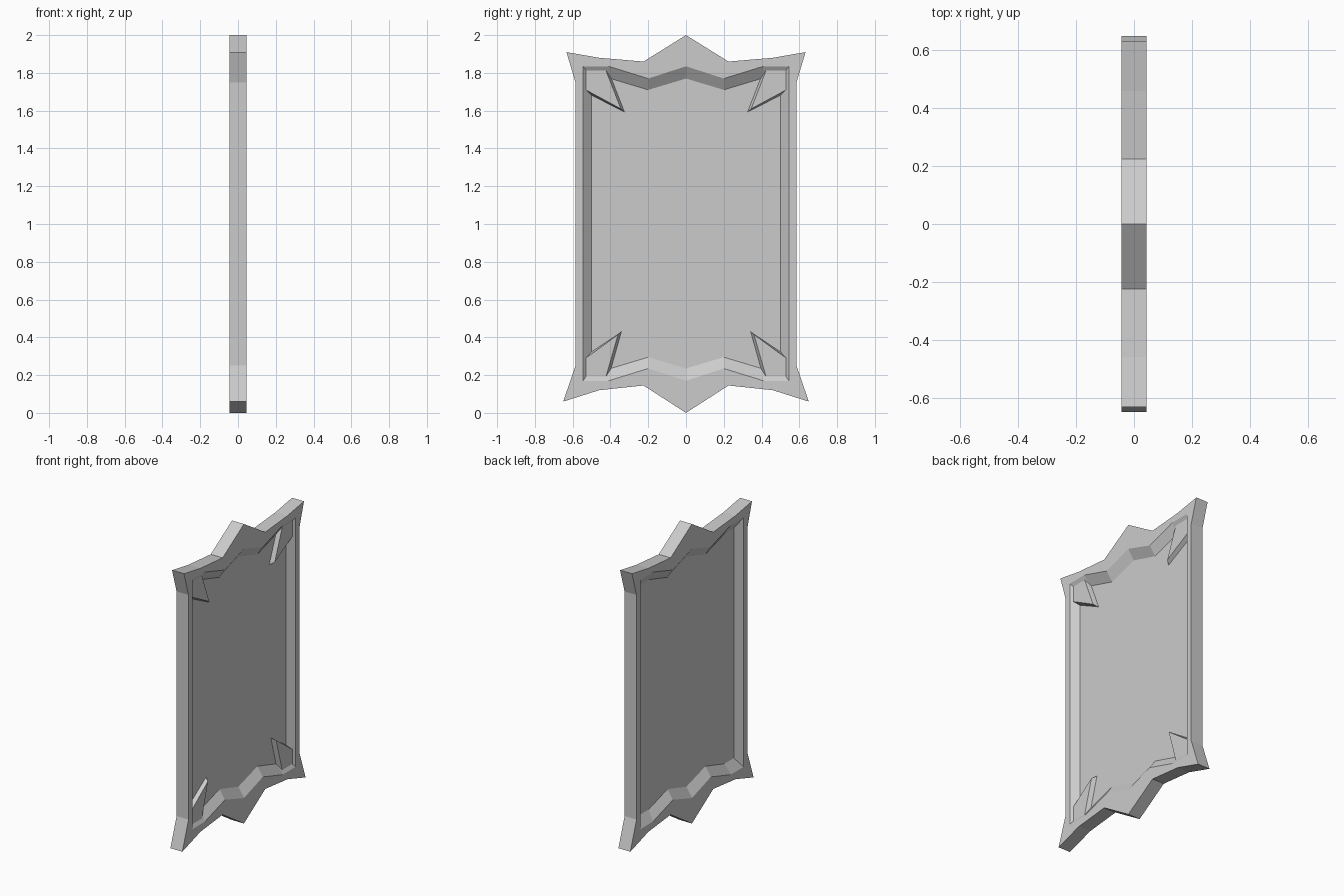
import bpy
import bmesh

cube = bpy.data.objects.get("Cube")
if cube:
    bpy.data.objects.remove(cube, do_unlink=True)

HALF = 0.044      # half thickness of the frame
WEB = 0.003       # half thickness of the centre panel
PLATE = 0.03      # height of the corner spike faces

grey = bpy.data.materials.new("light grey")
grey.use_nodes = True
colour = (0.6, 0.6, 0.6, 1)
grey.diffuse_color = colour
grey.node_tree.nodes["Principled BSDF"].inputs["Base Color"].default_value = colour


def mirrored(half):
    """Close a half profile, running top centre to bottom centre, across y = 0."""
    return half + [(-y, z) for y, z in reversed(half[1:-1])]


def loft(name, rings):
    """Skin a stack of (x, profile) rings and cap both ends."""
    bm = bmesh.new()
    loops = [[bm.verts.new((x, y, z)) for y, z in pts] for x, pts in rings]
    n = len(loops[0])
    for a, b in zip(loops, loops[1:]):
        for i in range(n):
            j = (i + 1) % n
            bm.faces.new((a[i], a[j], b[j], b[i]))
    bm.faces.new(loops[0][::-1])
    bm.faces.new(loops[-1])
    bmesh.ops.recalc_face_normals(bm, faces=bm.faces)
    mesh = bpy.data.meshes.new(name)
    bm.to_mesh(mesh)
    bm.free()
    mesh.materials.append(grey)
    obj = bpy.data.objects.new(name, mesh)
    bpy.context.collection.objects.link(obj)
    return obj


# Pointed frame with a bevelled recess on both faces
outline = mirrored([(0, 2), (0.225, 1.86), (0.46, 1.88), (0.633, 1.91), (0.585, 1.75),
                    (0.585, 0.25), (0.65, 0.06), (0.46, 0.12), (0.225, 0.145), (0, 0)])
rim = mirrored([(0, 1.835), (0.2, 1.77), (0.41, 1.835), (0.545, 1.835), (0.545, 1.75),
                (0.545, 0.25), (0.545, 0.17), (0.41, 0.17), (0.2, 0.235), (0, 0.17)])
floor = mirrored([(0, 1.77), (0.2, 1.71), (0.4, 1.77), (0.5, 1.77), (0.5, 1.72),
                  (0.5, 0.28), (0.5, 0.235), (0.4, 0.235), (0.2, 0.295), (0, 0.235)])
loft("panel_frame", [(-WEB, floor), (-HALF, rim), (-HALF, outline),
                     (HALF, outline), (HALF, rim), (WEB, floor)])

# Tapered corner spikes on the +x face
spikes = {
    "upper": ([(0.53, 1.815), (0.425, 1.815), (0.345, 1.61), (0.53, 1.71)],
              [(0.53, 1.8), (0.405, 1.8), (0.323, 1.59), (0.53, 1.695)]),
    "lower": ([(0.53, 0.187), (0.425, 0.187), (0.36, 0.415), (0.53, 0.29)],
              [(0.53, 0.2), (0.405, 0.2), (0.34, 0.432), (0.53, 0.305)]),
}
for level, (face, base) in spikes.items():
    for side, s in (("rear", 1), ("front", -1)):
        loft(f"{level}_{side}_spike",
             [(0, [(s * y, z) for y, z in base]),
              (PLATE, [(s * y, z) for y, z in face])])
